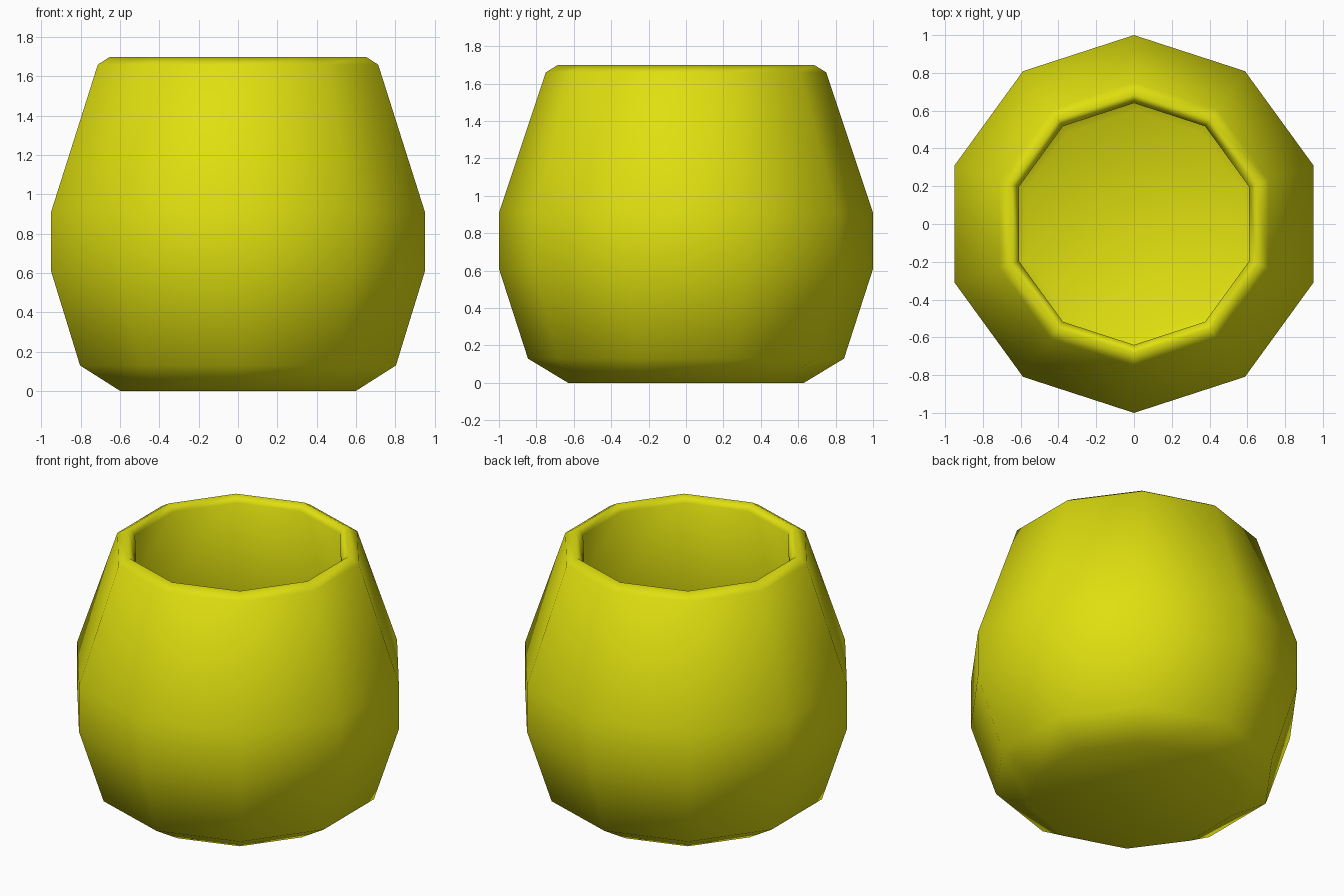
import bpy
import bmesh
from math import cos, sin, pi

SIDES = 10

cube = bpy.data.objects.get("Cube")
if cube:
    bpy.data.objects.remove(cube, do_unlink=True)

# Glaze
yellow = bpy.data.materials.new("yellow_glaze")
yellow.use_nodes = True
colour = (0.74, 0.74, 0.005, 1)
yellow.diffuse_color = colour
yellow.node_tree.nodes["Principled BSDF"].inputs["Base Color"].default_value = colour

# Radius and height, from under the base, over the rim, down to the inner floor
profile = [
    (0.63, 0.0), (0.845, 0.13), (1.0, 0.61), (1.0, 0.91),
    (0.75, 1.66), (0.685, 1.70), (0.64, 1.66),
    (0.89, 0.90), (0.89, 0.63), (0.76, 0.21), (0.60, 0.11),
]


def lathe(name, points, material):
    """Ten-sided turned body, closed at both ends of the profile."""
    bm = bmesh.new()
    rings = []
    for radius, z in points:
        angles = [pi / 2 + 2 * pi * i / SIDES for i in range(SIDES)]
        rings.append([bm.verts.new((radius * cos(a), radius * sin(a), z)) for a in angles])
    for low, high in zip(rings, rings[1:]):
        for i in range(SIDES):
            j = (i + 1) % SIDES
            bm.faces.new((low[i], low[j], high[j], high[i]))
    bm.faces.new(rings[0][::-1])
    bm.faces.new(rings[-1])
    bmesh.ops.recalc_face_normals(bm, faces=bm.faces)
    for face in bm.faces:
        face.smooth = True
    mesh = bpy.data.meshes.new(name)
    bm.to_mesh(mesh)
    bm.free()
    mesh.materials.append(material)
    obj = bpy.data.objects.new(name, mesh)
    bpy.context.collection.objects.link(obj)
    return obj


# Hollow pot
lathe("pot_body", profile, yellow)
